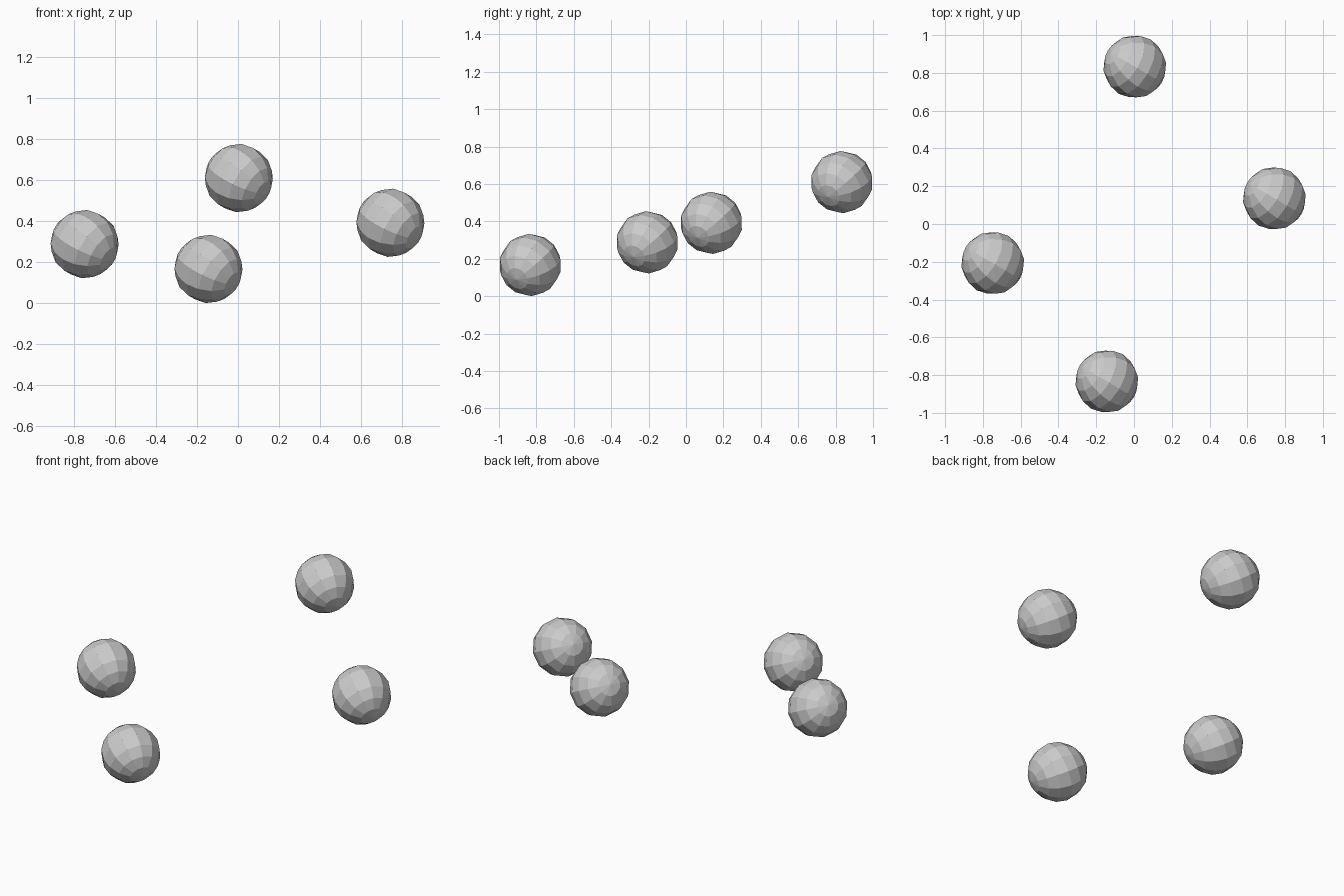
import bpy
from mathutils import Vector

if "Cube" in bpy.data.objects:
    bpy.data.objects.remove(bpy.data.objects["Cube"])

# Plain grey shared by every ball
grey = bpy.data.materials.new("light_grey")
grey.diffuse_color = (0.6, 0.6, 0.6, 1)
grey.use_nodes = True
grey.node_tree.nodes["Principled BSDF"].inputs["Base Color"].default_value = grey.diffuse_color

# All balls share the same tilted pole axis
tilt = Vector((0.76, -0.45, -0.47)).to_track_quat('Z', 'Y').to_euler()

balls = {
    "front_ball": (-0.144, -0.833, 0.167),
    "left_ball": (-0.748, -0.207, 0.288),
    "right_ball": (0.743, 0.136, 0.392),
    "back_ball": (0.004, 0.833, 0.610),
}

# Low-poly flat-shaded balls
for name, centre in balls.items():
    bpy.ops.mesh.primitive_uv_sphere_add(segments=12, ring_count=8, radius=0.167,
                                         location=centre, rotation=tilt)
    ball = bpy.context.object
    ball.name = name
    ball.data.materials.append(grey)
